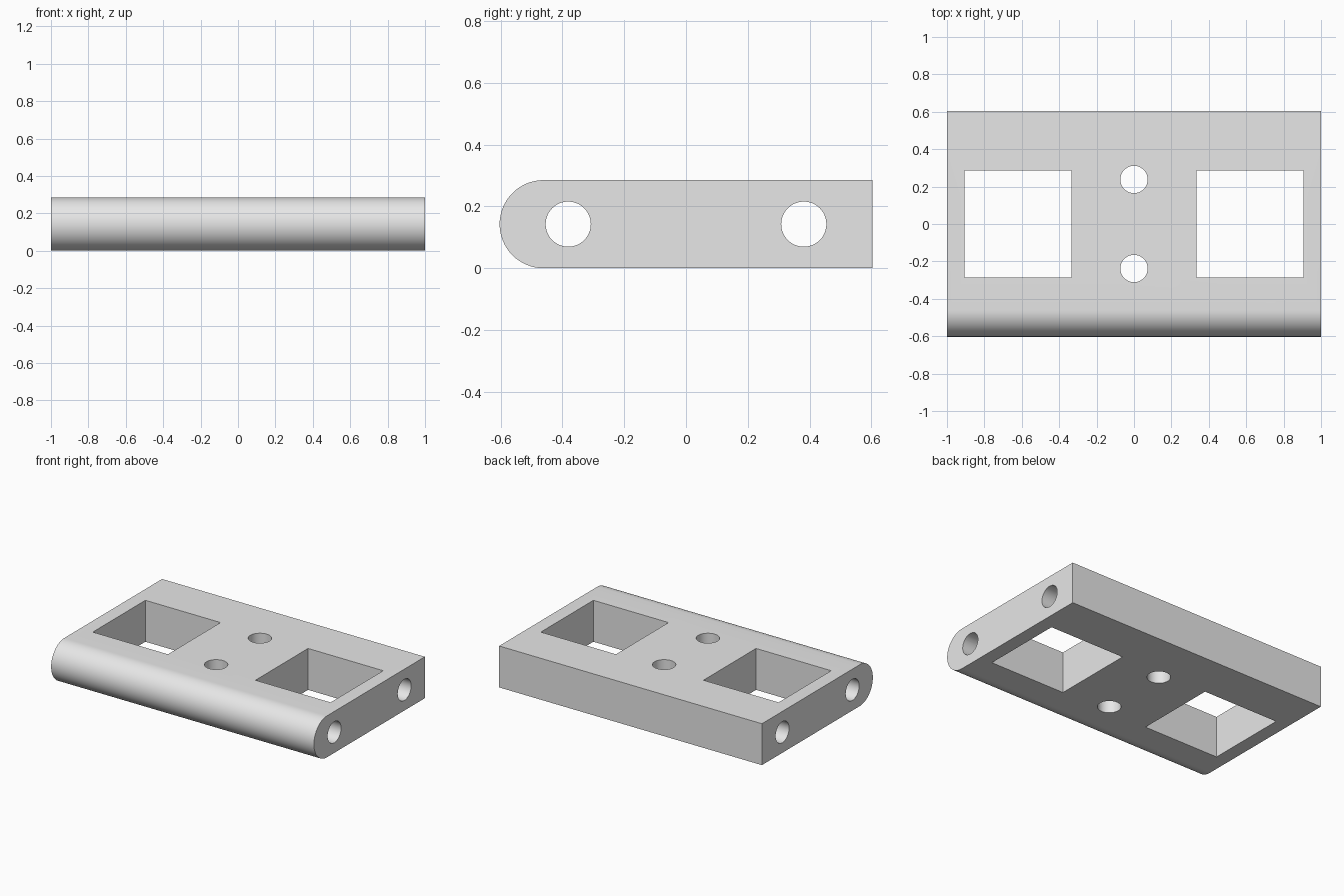
import bpy, bmesh, math

if "Cube" in bpy.data.objects:
    bpy.data.objects.remove(bpy.data.objects["Cube"])

HX, HY, H = 1.0, 0.603, 0.285      # half length, half depth, thickness
R = H / 2                          # rounded nose radius
HOLE = 0.073                       # drilled hole radius

grey = bpy.data.materials.new("grey")
grey.diffuse_color = (0.8, 0.8, 0.8, 1)
grey.use_nodes = True
grey.node_tree.nodes["Principled BSDF"].inputs["Base Color"].default_value = grey.diffuse_color


def finish(name, bm):
    bmesh.ops.recalc_face_normals(bm, faces=bm.faces)
    mesh = bpy.data.meshes.new(name)
    bm.to_mesh(mesh)
    bm.free()
    mesh.materials.append(grey)
    ob = bpy.data.objects.new(name, mesh)
    bpy.context.collection.objects.link(ob)
    return ob


def prism(name, points, axis, start, length):
    """Extrude a closed outline along x or z."""
    bm = bmesh.new()
    place = (lambda a, b: (start, a, b)) if axis == 'x' else (lambda a, b: (a, b, start))
    face = bm.faces.new([bm.verts.new(place(a, b)) for a, b in points])
    ext = bmesh.ops.extrude_face_region(bm, geom=[face])
    move = (length, 0, 0) if axis == 'x' else (0, 0, length)
    bmesh.ops.translate(bm, vec=move,
                        verts=[v for v in ext["geom"] if isinstance(v, bmesh.types.BMVert)])
    return finish(name, bm)


def circle(a, b, r, n=48):
    return [(a + r * math.cos(2 * math.pi * i / n), b + r * math.sin(2 * math.pi * i / n))
            for i in range(n)]


# Block with a half-round front edge
nose = [(-HY + R - R * math.sin(math.pi * i / 32), R + R * math.cos(math.pi * i / 32))
        for i in range(33)]
block = prism("block", nose + [(HY, 0), (HY, H)], 'x', -HX, 2 * HX)

# Cutters: square windows, vertical holes, lengthwise holes
cutters = []
for s in (-1, 1):
    x0, x1, w = s * 0.333, s * 0.905, 0.286
    cutters.append(prism("window_cutter", [(x0, -w), (x1, -w), (x1, w), (x0, w)], 'z', -0.1, H + 0.2))
    cutters.append(prism("vertical_hole_cutter", circle(0, s * 0.238, HOLE), 'z', -0.1, H + 0.2))
    cutters.append(prism("lengthwise_hole_cutter", circle(s * 0.381, R, HOLE), 'x', -HX - 0.1, 2 * HX + 0.2))

bpy.context.view_layer.objects.active = block
block.select_set(True)
for c in cutters:
    mod = block.modifiers.new("cut", 'BOOLEAN')
    mod.operation, mod.solver, mod.object = 'DIFFERENCE', 'EXACT', c
    bpy.ops.object.modifier_apply(modifier=mod.name)
for c in cutters:
    bpy.data.objects.remove(c)

bpy.ops.object.shade_smooth_by_angle(angle=math.radians(30))
